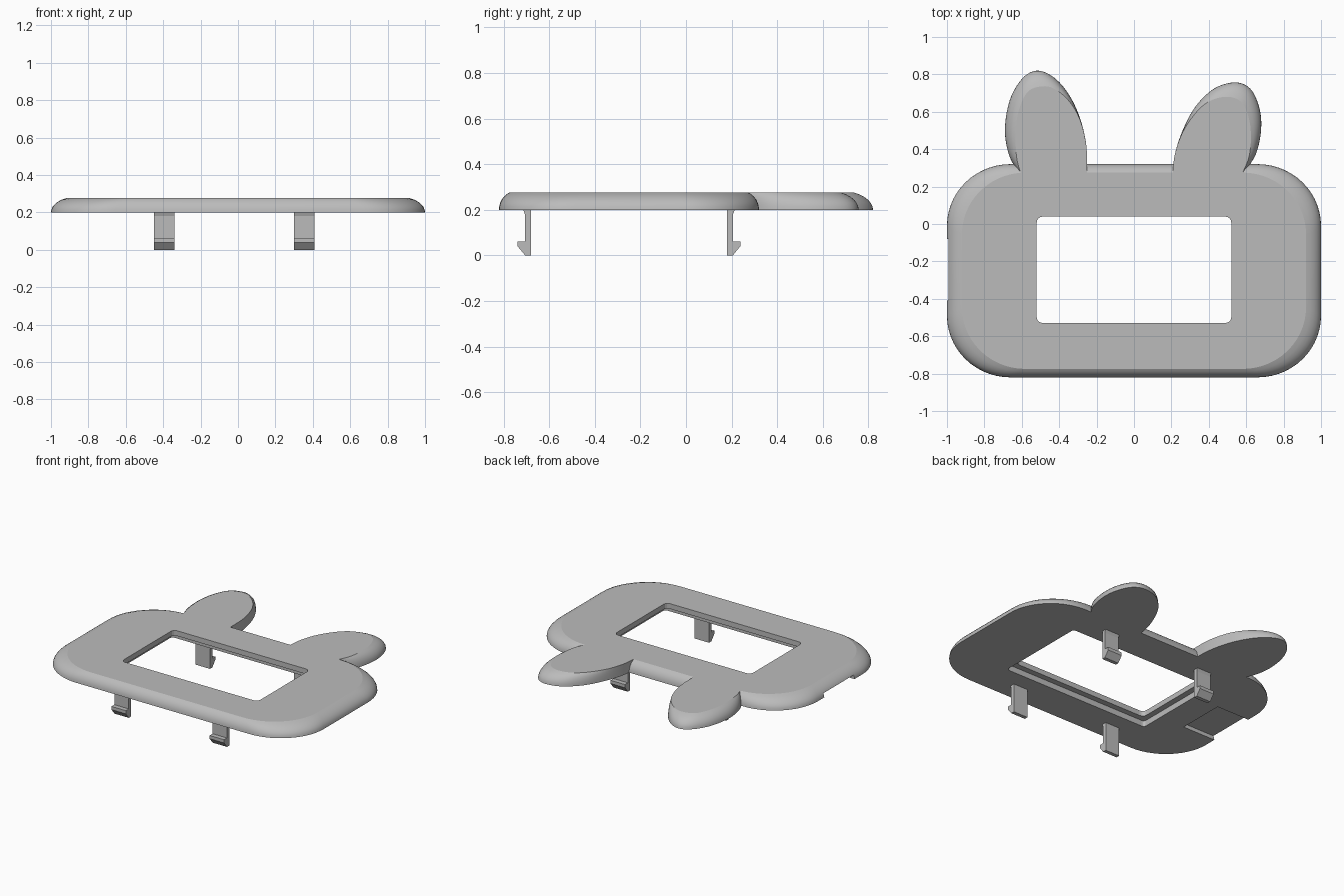
import bpy, bmesh, math
from mathutils import Vector

if "Cube" in bpy.data.objects:
    bpy.data.objects.remove(bpy.data.objects["Cube"])

grey = bpy.data.materials.new("plain grey")
grey.use_nodes = True
grey.diffuse_color = (0.5, 0.5, 0.5, 1)
grey.node_tree.nodes["Principled BSDF"].inputs["Base Color"].default_value = (0.5, 0.5, 0.5, 1)

BASE, THICK, MID_Y = 0.2, 0.076, -0.25
ARC, STEPS = math.radians(65), 6


def loft(name, rings, smooth=False):
    """Skin a stack of closed rings and cap both ends."""
    bm = bmesh.new()
    loops = [[bm.verts.new(p) for p in ring] for ring in rings]
    n = len(loops[0])
    for a, b in zip(loops, loops[1:]):
        for i in range(n):
            j = (i + 1) % n
            bm.faces.new((a[i], a[j], b[j], b[i]))
    bm.faces.new(loops[0][::-1])
    bm.faces.new(loops[-1])
    bmesh.ops.recalc_face_normals(bm, faces=bm.faces)
    mesh = bpy.data.meshes.new(name)
    bm.to_mesh(mesh)
    bm.free()
    obj = bpy.data.objects.new(name, mesh)
    bpy.context.collection.objects.link(obj)
    mesh.materials.append(grey)
    if smooth:
        bpy.ops.object.select_all(action='DESELECT')
        obj.select_set(True)
        bpy.context.view_layer.objects.active = obj
        bpy.ops.object.shade_smooth_by_angle(angle=math.radians(24))
        for face in mesh.polygons:  # flat caps
            if len(face.vertices) > 4:
                face.use_smooth = False
    return obj


def rounded_rect(hx, hy, rx, ry, cy, z, seg=14):
    pts = []
    for q, (sx, sy) in enumerate(((1, 1), (-1, 1), (-1, -1), (1, -1))):
        for i in range(seg + 1):
            a = (q + i / seg) * math.pi / 2
            pts.append((sx * (hx - rx) + rx * math.cos(a),
                        cy + sy * (hy - ry) + ry * math.sin(a), z))
    return pts


def rim_profile():
    """Inset fraction and height along the rounded rim."""
    for k in range(STEPS + 1):
        a = ARC * k / STEPS
        yield (1 - math.cos(a)) / (1 - math.cos(ARC)), BASE + THICK * math.sin(a) / math.sin(ARC)


def spline(points, seg=5):
    """Smooth open curve through the points."""
    p = [Vector(q) for q in points]
    p = [2 * p[0] - p[1]] + p + [2 * p[-1] - p[-2]]
    out = []
    for a, b, c, d in zip(p, p[1:], p[2:], p[3:]):
        for i in range(seg):
            t = i / seg
            out.append(0.5 * (2 * b + (c - a) * t + (2 * a - 5 * b + 4 * c - d) * t * t
                              + (3 * b - a - 3 * c + d) * t ** 3))
    return out + [p[-2]]


def cut(target, cutter):
    cutter.hide_render = True
    cutter.hide_viewport = True
    mod = target.modifiers.new(cutter.name, 'BOOLEAN')
    mod.operation, mod.solver, mod.object = 'DIFFERENCE', 'EXACT', cutter


# Face plate with rounded rim
plate = loft("face_plate", [
    rounded_rect(1 - 0.08 * t, 0.57 - 0.045 * t, 0.34, 0.33, MID_Y, z)
    for t, z in rim_profile()], smooth=True)

# Window, its wider recess underneath, and the side notch
cut(plate, loft("window_cutter", [
    rounded_rect(0.52, 0.284, 0.03, 0.03, -0.245, z, 4) for z in (0.1, 0.4)]))
cut(plate, loft("recess_cutter", [
    rounded_rect(0.56, 0.324, 0.02, 0.02, -0.245, z, 4) for z in (0.1, 0.24)]))
cut(plate, loft("notch_cutter", [
    [(x, y, z) for x, y in ((-1.1, -0.41), (-0.75, -0.41), (-0.75, -0.08), (-1.1, -0.08))]
    for z in (0.1, 0.226)]))

# Ears: foot outline and flat top outline, joined by the rim profile
ears = {
    "right_ear": (
        [(-.60, .25), (-.665, .36), (-.69, .5), (-.665, .66), (-.6, .775), (-.52, .82),
         (-.43, .785), (-.35, .695), (-.29, .57), (-.255, .42), (-.25, .25)],
        [(-.60, .25), (-.628, .36), (-.632, .5), (-.615, .61), (-.57, .705), (-.50, .735),
         (-.43, .725), (-.35, .66), (-.29, .56), (-.255, .42), (-.25, .25)]),
    "left_ear": (
        [(.205, .25), (.218, .37), (.26, .5), (.33, .63), (.43, .725), (.54, .757),
         (.62, .725), (.668, .63), (.68, .51), (.65, .37), (.57, .25)],
        [(.205, .25), (.218, .37), (.26, .49), (.335, .60), (.41, .66), (.50, .68),
         (.57, .655), (.61, .58), (.625, .48), (.615, .36), (.57, .25)]),
}
for name, (foot, top) in ears.items():
    foot, top = spline(foot), spline(top)
    loft(name, [[(*f.lerp(t, s), z) for f, t in zip(foot, top)]
                for s, z in rim_profile()], smooth=True)

# Snap clips: hooked side profile, mirrored front to back
hook = [(-.68, .205), (-.68, 0), (-.705, 0), (-.738, .04), (-.738, .062),
        (-.706, .062), (-.706, .18), (-.715, .205)]
for side, x0 in (("right", -0.45), ("left", 0.30)):
    for end in ("front", "back"):
        prof = [(y if end == "front" else 2 * MID_Y - y, z) for y, z in hook]
        loft(f"{end}_{side}_clip", [[(x, y, z) for y, z in prof] for x in (x0, x0 + 0.11)])
